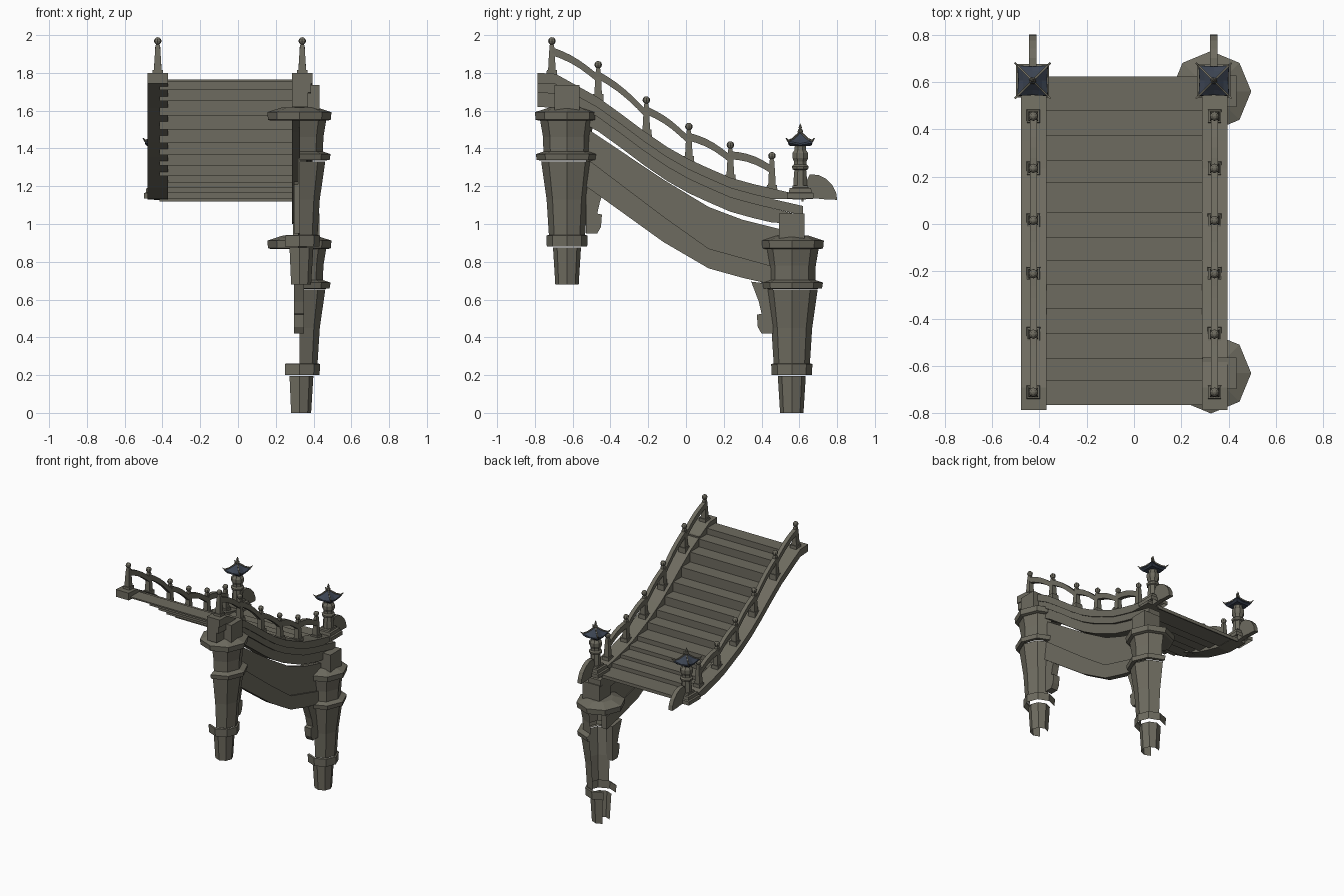
import bpy, bmesh, math

if "Cube" in bpy.data.objects:
    bpy.data.objects.remove(bpy.data.objects["Cube"])

def material(name, c):
    m = bpy.data.materials.new(name)
    m.diffuse_color = (*c, 1)
    m.use_nodes = True
    m.node_tree.nodes["Principled BSDF"].inputs["Base Color"].default_value = m.diffuse_color
    return m

STONE = material("weathered_stone", (0.155, 0.147, 0.115))
ROOF = material("slate_blue_roof", (0.045, 0.058, 0.085))

def make(name, verts, faces, mat=STONE, fix=True):
    me = bpy.data.meshes.new(name)
    me.from_pydata(verts, [], faces)
    me.materials.append(mat)
    if fix:
        bm = bmesh.new()
        bm.from_mesh(me)
        bmesh.ops.recalc_face_normals(bm, faces=bm.faces)
        bm.to_mesh(me)
        bm.free()
    ob = bpy.data.objects.new(name, me)
    bpy.context.collection.objects.link(ob)
    return ob

def plate(name, pts, x0, x1):
    """Extrude a (y, z) outline along x."""
    n = len(pts)
    v = [(x0, y, z) for y, z in pts] + [(x1, y, z) for y, z in pts]
    f = [tuple(range(n)), tuple(range(2 * n - 1, n - 1, -1))]
    f += [(i, (i + 1) % n, n + (i + 1) % n, n + i) for i in range(n)]
    return make(name, v, f)

def ribbon(name, top, bottom, x0, x1):
    return plate(name, top + bottom[::-1], x0, x1)

def lathe(name, cx, cy, rings, n=4, turn=math.pi / 4, span=None, bottom=True, mat=STONE):
    """Stack of n-sided rings (z, r); span limits it to an open shell of +-span sides."""
    ks = range(-span, span + 1) if span else range(n)
    m = len(ks)
    v = [(cx + r * math.cos(turn + k * math.tau / n), cy + r * math.sin(turn + k * math.tau / n), z)
         for z, r in rings for k in ks]
    f = []
    for j in range(len(rings) - 1):
        for i in range(m - 1 if span else m):
            a, b = j * m + i, j * m + (i + 1) % m
            f.append((a, b, b + m, a + m))
    if not span:
        if bottom:
            f.append(tuple(range(m - 1, -1, -1)))
        f.append(tuple(range((len(rings) - 1) * m, len(rings) * m)))
    return make(name, v, f, mat, fix=False)

# Sweep line of the kerb top
CURVE = [(-.785, 1.80), (-.69, 1.795), (-.6, 1.745), (-.465, 1.67), (-.34, 1.58), (-.22, 1.49),
         (-.1, 1.408), (.015, 1.343), (.12, 1.295), (.235, 1.245), (.35, 1.213), (.455, 1.188), (.62, 1.15)]

def kerb_z(y):
    for (a, za), (b, zb) in zip(CURVE, CURVE[1:]):
        if y <= b:
            return za + (zb - za) * (y - a) / (b - a)
    return CURVE[-1][1]

def offset(d, hi=1):
    return [(y, z - d) for y, z in CURVE if y <= hi]

# Stairs: thin treads, each with a riser down to the next tread
edges = [-.765, -.66, -.565, -.46, -.355, -.255, -.155, -.055, .05, .175, .27, .375, .48, .622]
tops = [1.765, 1.73, 1.66, 1.60, 1.525, 1.455, 1.39, 1.325, 1.27, 1.23, 1.20, 1.175, 1.152, 1.13]
tops = [min(z, kerb_z(y) - .006) for z, y in zip(tops, edges[1:] + [.63])]
for y0, y1, z, zn in zip(edges, edges[1:], tops, tops[1:]):
    t = .01
    plate("stair_step", [(y0, z), (y1, z), (y1, zn - t), (y1 - t, zn - t), (y1 - t, z - t), (y0, z - t)], -.415, .30)

# Kerbs, railings, lanterns and scrolls on both sides
R2 = math.sqrt(2)
post_y = [-.71, -.465, -.21, .015, .235, .455]
for x in (-.425, .34):
    ribbon("kerb", offset(0), [(y, max(z, 1.13)) for y, z in offset(.055)], x - .053, x + .055)
    for y in post_y:
        z = kerb_z(y)
        h = .155
        lathe("post_base", x, y, [(z - .03, .03 * R2), (z + .018, .027 * R2)])
        lathe("post", x, y, [(z, .021 * R2), (z + h * .6, .016 * R2), (z + h - .006, .012 * R2), (z + h, .009 * R2)])
        bz = z + h + .018
        lathe("post_ball", x, y, [(bz - .02 * math.cos(t * math.pi / 6), max(.0005, .02 * math.sin(t * math.pi / 6)))
                                  for t in range(7)], n=8)
    # bowed rail between each pair of posts
    for a, b in zip(post_y, post_y[1:]):
        za, zb = kerb_z(a) + .12, kerb_z(b) + .10
        mid = [(a + (b - a) * t / 5, za + (zb - za) * t / 5 + .018 * math.sin(math.pi * t / 5)) for t in range(6)]
        ribbon("handrail", [(y, z + .02) for y, z in mid], [(y, z - .022) for y, z in mid], x - .015, x + .015)
    # stone lantern
    lx, ly = x - .003, .605
    lathe("lantern_base", lx, ly, [(1.135, .07 * R2), (1.163, .07 * R2), (1.168, .06 * R2), (1.19, .057 * R2),
                                   (1.192, .042 * R2), (1.205, .04 * R2)], bottom=False)
    lathe("lantern_body", lx, ly, [(1.20, .04), (1.24, .038), (1.285, .034), (1.29, .045), (1.305, .047), (1.315, .036),
                                   (1.33, .036), (1.35, .045), (1.375, .045), (1.39, .034), (1.425, .03)],
          n=8, turn=math.pi / 8)
    # lantern roof: eave corners swept out and up, concave slopes
    v, f = [], []
    for r, lift, z in ((.05, 0, 1.412), (.061, .012, 1.418), (.06, .013, 1.426), (.04, .003, 1.446),
                       (.018, 0, 1.468), (.006, 0, 1.482)):
        for k in range(8):
            t = k * math.pi / 4
            corner = k % 2
            q = r * R2 * (1 + 5 * lift) if corner else r
            v.append((lx + q * math.cos(t), ly + q * math.sin(t), z + (lift if corner else 0)))
    for j in range(5):
        for k in range(8):
            a, b = j * 8 + k, j * 8 + (k + 1) % 8
            f.append((a, b, b + 8, a + 8))
    f += [tuple(range(7, -1, -1)), tuple(range(40, 48))]
    make("lantern_roof", v, f, ROOF)
    # stone ridges ending in upturned tips
    for k in range(4):
        t = math.pi / 4 + k * math.pi / 2
        c, s = math.cos(t), math.sin(t)
        pts = [(.01, 1.486), (.056, 1.455), (.088, 1.445), (.107, 1.456), (.09, 1.433), (.056, 1.443), (.01, 1.47)]
        w = .004
        vv = [(lx + r * c - o * s, ly + r * s + o * c, z) for o in (-w, w) for r, z in pts]
        ff = [tuple(range(7)), tuple(range(13, 6, -1))] + [(i, (i + 1) % 7, 7 + (i + 1) % 7, 7 + i) for i in range(7)]
        make("roof_ridge", vv, ff)
    lathe("roof_finial", lx, ly, [(1.475, .008), (1.487, .015), (1.498, .013), (1.503, .007), (1.512, .009), (1.532, .001)], n=6)
    # scroll end
    plate("scroll_end", [(.62, 1.13), (.69, 1.135), (.74, 1.13), (.80, 1.128), (.795, 1.165), (.775, 1.205),
                         (.74, 1.24), (.70, 1.26), (.655, 1.262), (.62, 1.19)], lx - .016, lx + .016)

# Right side beam under the kerb
ribbon("beam_moulding", offset(.055), offset(.105), .287, .387)
ribbon("beam", offset(.105, .61) + [(.61, 1.045)], offset(.18, .61) + [(.61, 1.0)], .287, .37)

# Lower curved brace
brace_top = [(-.53, 1.51), (-.12, 1.235), (.12, 1.09), (.30, 1.022), (.5, .972)]
brace_mid = [(-.53, 1.35), (-.12, 1.04), (.12, .87), (.30, .82), (.5, .765)]
brace_low = [(-.53, 1.20), (-.12, .905), (.12, .765), (.30, .715), (.5, .67)]
ribbon("brace_panel", brace_top, brace_mid, .322, .352)
ribbon("brace_rib", brace_mid, brace_low, .317, .362)

# Pillars: open octagonal shells with caps, stepped down the slope
bracket = [(.0, .01), (-.115, .025), (-.075, -.08), (-.06, -.145), (-.085, -.15), (-.08, -.215), (-.06, -.25), (0, -.25)]
for cy, dz, side, bracket_z in ((-.63, .68, 1, 1.20), (.56, 0, -1, .67)):
    px = .325
    def shell(name, span, *rings):
        lathe(name, px, cy, [(z + dz, r) for z, r in rings], n=8, turn=0, span=span)
    shell("pillar_foot", 3, (0, .062), (.195, .074))
    shell("pillar_band", 3, (.2, .107), (.258, .109), (.262, .098))
    shell("pillar_shaft", 2, (.262, .096), (.45, .108), (.652, .137))
    shell("pillar_collar", 2, (.657, .135), (.658, .16), (.69, .165), (.703, .125))
    shell("pillar_neck", 2, (.70, .125), (.78, .127), (.868, .142))
    shell("pillar_cap", 0, (.867, .15), (.872, .166), (.912, .17), (.938, .09))
    plate("pillar_block", [(cy - .067, .92 + dz), (cy + .067, .92 + dz), (cy + .067, 1.055 + dz), (cy - .067, 1.055 + dz)],
          .29, .432)
    # scrolled bracket beside the shaft
    face = cy + side * .10
    plate("pillar_bracket", [(face - side * dy, bracket_z + h) for dy, h in bracket], .297, .35)
